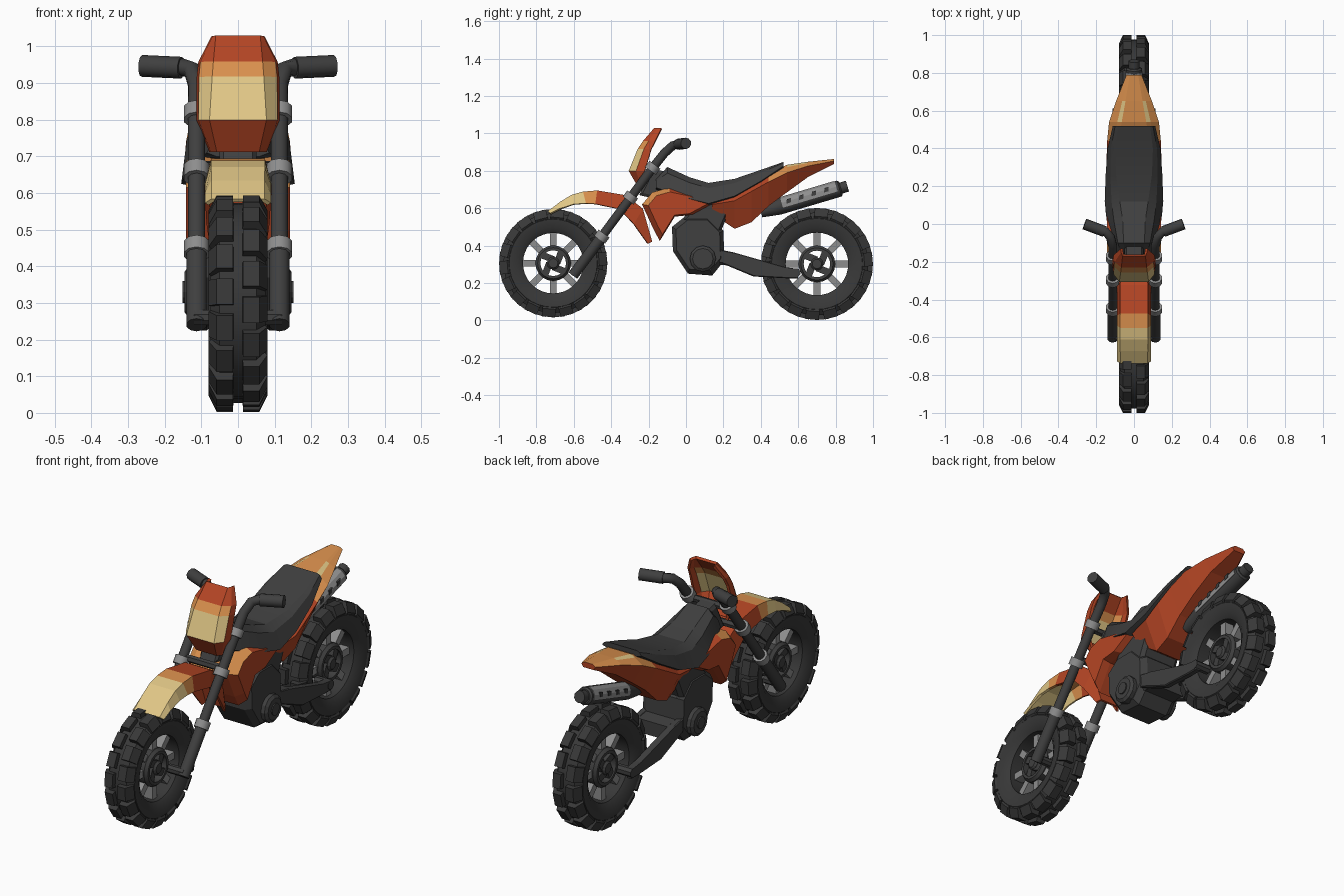
import bpy, bmesh, math
from mathutils import Vector as V

if "Cube" in bpy.data.objects:
    bpy.data.objects.remove(bpy.data.objects["Cube"])


def mat(name, col):
    m = bpy.data.materials.new(name)
    m.diffuse_color = (*col, 1)
    m.use_nodes = True
    m.node_tree.nodes["Principled BSDF"].inputs["Base Color"].default_value = m.diffuse_color
    return m


DARK = mat("charcoal", (.05, .05, .05))
TYRE = mat("tyre_black", (.04, .04, .04))
GREY = mat("light_grey", (.27, .27, .27))
RED = mat("burnt_orange", (.46, .06, .018))
ORANGE = mat("light_orange", (.70, .28, .075))
CREAM = mat("cream", (.75, .57, .24))
PAINT = [RED, ORANGE, CREAM]


def loft(name, groups, mats, rule=None, closed=True, loop=False, cap=True, smooth=None, thick=0):
    """Skin each list of rings in groups; rule(ring, side, centre, normal) picks the colour."""
    bm = bmesh.new()
    tags = {}
    for rings in groups:
        vs = [[bm.verts.new(p) for p in r] for r in rings]
        n, m = len(vs), len(vs[0])
        for i in range(n if loop else n - 1):
            for j in range(m if closed else m - 1):
                a, b = vs[i], vs[(i + 1) % n]
                k = (j + 1) % m
                f = bm.faces.new((a[j], a[k], b[k], b[j]))
                tags[f] = (i, j)
        if cap and not loop:
            for r in (vs[0], vs[-1]):
                tags[bm.faces.new(r)] = (-1, -1)
    bmesh.ops.recalc_face_normals(bm, faces=bm.faces[:])
    bm.normal_update()
    if rule:
        for f, (i, j) in tags.items():
            f.material_index = rule(i, j, f.calc_center_median(), f.normal)
    me = bpy.data.meshes.new(name)
    bm.to_mesh(me)
    bm.free()
    for mt in mats:
        me.materials.append(mt)
    if smooth:
        me.shade_smooth()
        me.set_sharp_from_angle(angle=math.radians(smooth))
    ob = bpy.data.objects.new(name, me)
    bpy.context.collection.objects.link(ob)
    if thick:
        md = ob.modifiers.new("thickness", 'SOLIDIFY')
        md.thickness = thick
        md.offset = 0
    return ob


def tube(pts, r, n=10):
    """Rings along a path; r is one radius or one per point."""
    pts = [V(p) for p in pts]
    rs = r if isinstance(r, (list, tuple)) else [r] * len(pts)
    rings = []
    for i, p in enumerate(pts):
        t = (pts[min(i + 1, len(pts) - 1)] - pts[max(i - 1, 0)]).normalized()
        u = t.cross(V((0, .7, -.71))).normalized()
        w = t.cross(u)
        rings.append([p + rs[i] * (u * math.cos(a) + w * math.sin(a))
                      for a in [math.tau * (k + .5) / n for k in range(n)]])
    return rings


def revolve(profile, y, z, n):
    """Rings of an (x, radius) profile turned about a sideways axle."""
    return [[(x, y + r * math.cos(math.tau * k / n), z + r * math.sin(math.tau * k / n))
             for x, r in profile] for k in range(n)]


def discs(profile, y, z, n):
    return [list(r) for r in zip(*revolve(profile, y, z, n))]


def prism(profile, w0, w1, shrink=.8, off=0):
    """Side profile (y, z) widened in x, with smaller outer caps."""
    cy = sum(p[0] for p in profile) / len(profile)
    cz = sum(p[1] for p in profile) / len(profile)
    return [[(off + x, cy + (y - cy) * s, cz + (z - cz) * s) for y, z in profile]
            for x, s in ((-w1, shrink), (-w0, 1), (w0, 1), (w1, shrink))]


def wheel(side, cy, cz, R):
    k = R / .296
    prof = [(.05, .165), (.07, .195), (.075, .24), (.05, .272)]
    prof = [(x, r * k) for x, r in prof + [(-x, r) for x, r in reversed(prof)]]
    loft(side + "_tyre", [revolve(prof, cy, cz, 36)], [TYRE], loop=True, smooth=30)

    def polar(x, r, t, a):
        c, s = math.cos(a), math.sin(a)
        return (x, cy + k * (r * c - t * s), cz + k * (r * s + t * c))

    # two staggered rows of tread knobs
    knobs = []
    sec = [(.012, .26), (.014, .294), (.058, .294), (.08, .25), (.07, .235)]
    for row in (-1, 1):
        for q in range(18):
            a = math.tau * (q + .25 * row) / 18
            knobs.append([[polar(row * x, r, t, a) for x, r in sec] for t in (-.036, .036)])
    loft(side + "_tread", knobs, [TYRE])
    # hub ring with four slanted arms, and eight spokes
    ring = [(x, r * k) for x, r in ((-.045, .07), (-.045, .085), (-.03, .097), (.03, .097), (.045, .085), (.045, .07))]
    loft(side + "_hub", [revolve(ring, cy, cz, 20)], [DARK], loop=True, smooth=30)
    arms = [discs([(-.05, .025), (-.04, .034), (.04, .034), (.05, .025)], cy, cz, 12)]
    spokes = []
    for q in range(8):
        a = math.tau * q / 8
        spokes.append([[polar(x, r, t, a) for x, t in ((-.025, -.018), (.025, -.018), (.025, .018), (-.025, .018))]
                       for r in (.09, .175)])
        if q % 2:
            arms.append([[polar(x, r, t + d, a) for x, t in ((-.038, -.02), (.038, -.02), (.038, .02), (-.038, .02))]
                         for r, d in ((.02, -.012), (.075, .012))])
    loft(side + "_hub_arms", arms, [DARK])
    loft(side + "_spokes", spokes, [GREY])


wheel("front", -.71, .306, .29)
wheel("rear", .70, .302, .30)

# forks running up into the handlebars, and their clamp rings
D = V((0, .43, .58)).normalized()
forks, bars, rings, stubs = [], [], [], []
for s in (-1, 1):
    x = s * .113
    forks.append(tube([(x, -.605, .24), (x, -.44, .46)], .029))
    bars.append(tube([(x, -.45, .449), (x, -.175, .82), (x, -.115, .895), (s * .125, -.07, .935),
                      (s * .15, -.04, .943), (s * .20, -.02, .945)], .024))
    bars.append(tube([(s * .155, -.04, .942), (s * .262, 0, .947)], .03))
    for y, z in ((-.45, .448), (-.297, .657), (-.178, .816)):
        c = V((x, y, z))
        rings.append(tube([c - D * .02, c + D * .02], .036))
    stubs.append(tube([(s * .03, -.60, .26), (s * .12, -.60, .26)], .022, 8))
    stubs.append(tube([(s * .03, .59, .255), (s * .115, .59, .255)], .024, 8))
loft("lower_forks", forks, [DARK], smooth=40)
loft("handlebars", bars, [DARK], smooth=40)
loft("fork_rings", rings, [GREY], smooth=40)
loft("axle_lugs", stubs, [DARK], smooth=40)
loft("fork_crossbars", [tube([(-.11, y, z), (.11, y, z)], .018, 6)
                        for y, z in ((-.28, .67), (-.19, .80))], [DARK])
loft("steering_head", [prism([(-.25, .67), (-.18, .81), (-.08, .79), (-.12, .64)], .04, .05)], [DARK])

# front plate, banded by height
plate = []
for yf, z, wc, yb, ws in ((-.165, 1.025, .058, -.13, .066), (-.225, .955, .065, -.165, .102),
                          (-.252, .915, .068, -.185, .106), (-.30, .80, .075, -.22, .107),
                          (-.25, .715, .055, -.225, .072)):
    half = [(wc, yf, z), (ws * .95, yf + .45 * (yb - yf), z), (ws, yb, z)]
    plate.append([(-x, y, h) for x, y, h in reversed(half)] + half)
loft("front_plate", [plate], PAINT, lambda i, j, c, n: 0 if j in (0, 4) else (0, 1, 2, 0)[i],
     closed=False, cap=False, thick=.014)

# front fender, banded along its length
fender = []
for yo, zo, yi, zi, w in ((-.735, .58, -.725, .57, .085), (-.67, .63, -.675, .595, .085), (-.61, .667, -.60, .62, .085),
                          (-.55, .684, -.535, .625, .085), (-.475, .69, -.485, .622, .085),
                          (-.325, .665, -.355, .595, .085), (-.235, .595, -.28, .515, .08),
                          (-.185, .42, -.205, .41, .065)):
    fender.append([(-w, yi, zi), (-w * .82, yo, zo), (w * .82, yo, zo), (w, yi, zi)])
loft("front_fender", [fender], PAINT, lambda i, j, c, n: (2, 2, 2, 1, 0, 0, 0)[i],
     closed=False, cap=False, thick=.012)

# tank shroud, lighter on its front top
loft("tank_shroud", [prism([(-.235, .62), (-.18, .685), (-.09, .71), (.05, .68), (.16, .63), (.04, .565), (-.06, .555),
                            (-.14, .425), (-.17, .48)], .10, .142, .8)], PAINT,
     lambda i, j, c, n: 1 if n.z > .45 and c.y < -.06 else 0)

# seat
seat = []
for y, zt, wt, zb, wb in ((-.16, .755, .05, .71, .085), (-.10, .82, .055, .69, .11), (.02, .765, .06, .65, .145),
                          (.12, .735, .075, .625, .155), (.26, .757, .095, .665, .15),
                          (.40, .805, .10, .745, .14), (.52, .847, .085, .825, .112)):
    zm = zt * .75 + zb * .25
    half = [(wt, y, zt), (wt * .45 + wb * .55, y, zm), (wb, y, zb), (wb * .7, y, zb - .01)]
    seat.append(half + [(-x, a, b) for x, a, b in reversed(half)])
loft("seat", [seat], [DARK], smooth=25)

# rear tail: orange top, cream streaks, dark orange sides
tail = []
for y, zt, wt, zm, wm, zb, wb in ((.14, .66, .08, .62, .13, .57, .09), (.26, .70, .08, .64, .145, .49, .075),
                                  (.35, .745, .08, .69, .145, .525, .08), (.44, .785, .08, .74, .142, .61, .08),
                                  (.54, .832, .065, .79, .132, .685, .075), (.65, .848, .045, .825, .095, .765, .06),
                                  (.79, .863, .022, .852, .04, .835, .03)):
    half = [(wt, y, zt), (wt + (wm - wt) * .35, y, zt - (zt - zm) * .3), (wm, y, zm), (wb, y, zb)]
    tail.append(half + [(-x, a, b) for x, a, b in reversed(half)])
loft("rear_tail", [tail], PAINT,
     lambda i, j, c, n: 0 if i < 3 or j in (2, 3, 4) else (2 if i == 4 and j in (0, 6) else 1))

# engine, round side covers and frame
loft("engine", [prism([(-.075, .50), (.0, .56), (.12, .56), (.20, .48), (.205, .32), (.14, .24), (.01, .25),
                       (-.07, .37)], .085, .115, .85)], [DARK])
loft("engine_covers", [discs([(-.146, .055), (-.135, .07), (.135, .07), (.146, .055)], .09, .33, 12),
                       discs([(-.152, .03), (.152, .03)], .09, .33, 12)], [DARK])
loft("centre_frame", [prism([(-.02, .54), (.05, .63), (.20, .64), (.24, .60), (.17, .44), (.05, .46)], .09, .11, .85)],
     [DARK])

# swing arms, joined ahead of the wheel
arm = [(.17, .38), (.25, .365), (.53, .285), (.60, .275), (.60, .225), (.54, .225), (.36, .235), (.18, .31)]
loft("swing_arms", [prism(arm, .012, .017, .92, off=s * .097) for s in (-1, 1)]
     + [prism([(.15, .38), (.27, .36), (.27, .29), (.15, .30)], .09, .095)], [DARK])

# exhaust with grey side sleeve and dark slots
A, B = V((0, .40, .58)), V((0, .82, .705))
E = (B - A).normalized()
U = V((0, -E.z, E.y))
loft("exhaust", [tube([A, A + E * .1, B, B + E * .008], [.03, .044, .044, .036], 10),
                 tube([B, B + E * .045], .03, 10)], [DARK], smooth=40)
sleeve, slots = [], []
for s in (-1, 1):
    arc = [math.radians(d) for d in (-15, 18, 51, 84)]
    sleeve.append([[A + E * t + V((s * r * math.cos(a), 0, 0)) + U * r * math.sin(a)
                    for r, a in [(.047, a) for a in arc] + [(.042, a) for a in reversed(arc)]] for t in (.12, .425)])
    for q in range(4):
        t = .16 + q * .07
        slots.append([[A + E * (t + d + u * .4) + U * (.014 + u) + V((s * x, 0, 0))
                       for d, u in ((-.012, -.011), (.012, -.011), (.012, .011), (-.012, .011))]
                      for x in (.04, .0475)])
loft("exhaust_sleeve", sleeve, [GREY])
loft("exhaust_slots", slots, [DARK])
